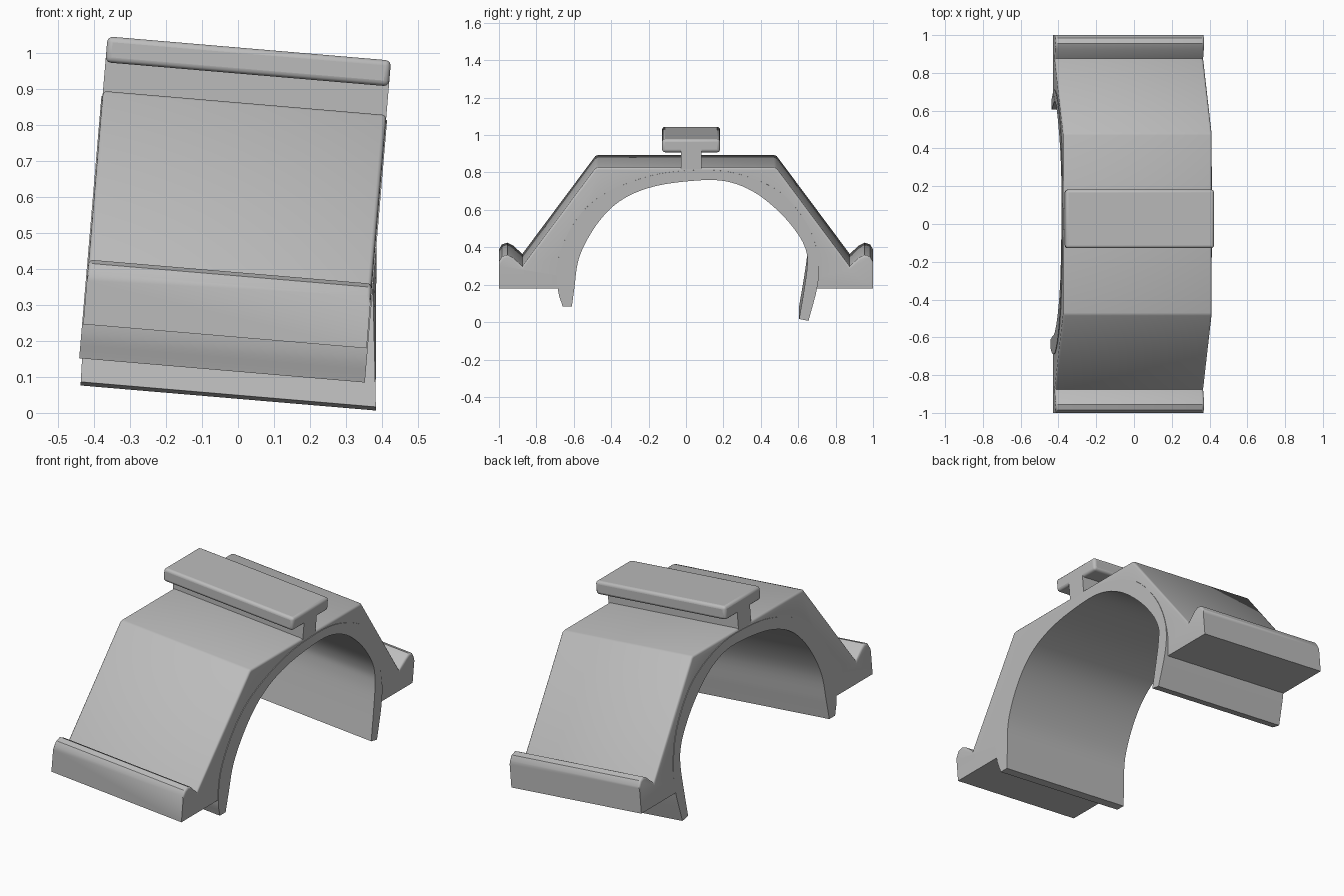
import bpy
import bmesh
import math
from mathutils import Matrix, Vector

cube = bpy.data.objects.get("Cube")
if cube:
    bpy.data.objects.remove(cube, do_unlink=True)

WIDTH = 0.79
# Every part is a side profile swept along a slightly tilted axis
TILT = Matrix.Translation((0.342, 0, 0)) @ Matrix.Rotation(math.radians(4.85), 4, 'Y')

grey = bpy.data.materials.new("plain grey")
grey.use_nodes = True
colour = (0.5, 0.5, 0.5, 1)
grey.diffuse_color = colour
grey.node_tree.nodes["Principled BSDF"].inputs["Base Color"].default_value = colour


def smooth_path(points, steps=5):
    """Curve passing through all the points."""
    pts = [Vector(p) for p in points]
    pts = [pts[0] * 2 - pts[1]] + pts + [pts[-1] * 2 - pts[-2]]
    path = []
    for a, b, c, d in zip(pts, pts[1:], pts[2:], pts[3:]):
        for i in range(steps):
            t = i / steps
            path.append((b * 2 + (c - a) * t + (a * 2 - b * 5 + c * 4 - d) * t * t
                         + (b * 3 - a - c * 3 + d) * t ** 3) / 2)
    return path + [pts[-2]]


def sweep(name, profile, margin=0.0, rim=0, bevel=0.0, bend=None):
    """Extrude a (y, z) profile; round the end rims of its first points."""
    bm = bmesh.new()
    near = [bm.verts.new((margin, y, z)) for y, z in profile]
    far = [bm.verts.new((-WIDTH - margin, y, z)) for y, z in profile]
    bm.faces.new(near)
    bm.faces.new(far[::-1])
    n = len(profile)
    for i in range(n):
        j = (i + 1) % n
        bm.faces.new((near[j], near[i], far[i], far[j]))
    bmesh.ops.recalc_face_normals(bm, faces=bm.faces)
    if bend:
        for v in bm.verts:
            v.co.x += bend(v.co)
    if rim:
        edges = [bm.edges.get((side[i], side[i + 1]))
                 for side in (near, far) for i in range(1, rim - 2)]
        bmesh.ops.bevel(bm, geom=edges, offset=0.012, segments=3,
                        profile=0.5, affect='EDGES', clamp_overlap=True)
    bm.transform(TILT)
    mesh = bpy.data.meshes.new(name)
    bm.to_mesh(mesh)
    bm.free()
    mesh.materials.append(grey)
    obj = bpy.data.objects.new(name, mesh)
    bpy.context.collection.objects.link(obj)
    if bevel:
        mod = obj.modifiers.new("rounded edges", 'BEVEL')
        mod.width = bevel
        mod.segments = 3
    bpy.ops.object.select_all(action='DESELECT')
    obj.select_set(True)
    bpy.context.view_layer.objects.active = obj
    bpy.ops.object.shade_smooth_by_angle(angle=math.radians(35))


# Curved liner: inner and outer arch, front leg to back leg
inner = smooth_path([(-.61, .085), (-.597, .18), (-.57, .35), (-.48, .52), (-.36, .645),
                     (-.2, .72), (0, .755), (.2, .758), (.36, .70), (.5, .59),
                     (.6, .47), (.643, .38), (.648, .3), (.632, .18), (.605, .02)])
outer = smooth_path([(-.66, .085), (-.685, .18), (-.68, .35), (-.6, .53), (-.48, .66),
                     (-.3, .75), (-.1, .803), (.15, .815), (.33, .78), (.5, .70),
                     (.62, .57), (.685, .44), (.71, .3), (.70, .18), (.655, .01)])


def lean(co):
    """The back leg drifts sideways toward its foot."""
    if co.y < 0:
        return 0
    return max(0, 0.35 - co.z) * (0.11 if co.x > -WIDTH / 2 else 0.03)


sweep("arch_liner", inner + outer[::-1], margin=0.003, bend=lean)

# Bridge body: trapezoid with rolled feet, hollow underneath
half = [(-1, .18), (-1, .325), (-.985, .35), (-.955, .36),
        (-.925, .345), (-.875, .30), (-.485, .825), (-.47, .83)]
outline = half + [(-y, z) for y, z in reversed(half)]
middle = [(a + b) / 2 for a, b in zip(inner, outer)]
hollow = [p for p in reversed(middle) if p.y > .19]
hollow = [(hollow[0].x, .18)] + hollow + [(hollow[-1].x, .18)]
sweep("bridge_body", outline + hollow, rim=len(outline))

# T-shaped rail on top
CENTRE = 0.027


def block(name, half_width, low, high, bevel):
    left, right = CENTRE - half_width, CENTRE + half_width
    sweep(name, [(left, low), (left, high), (right, high), (right, low)], bevel=bevel)


block("rail_stem", 0.055, 0.815, 0.93, 0)
block("rail_cap", 0.155, 0.91, 0.982, 0.015)
